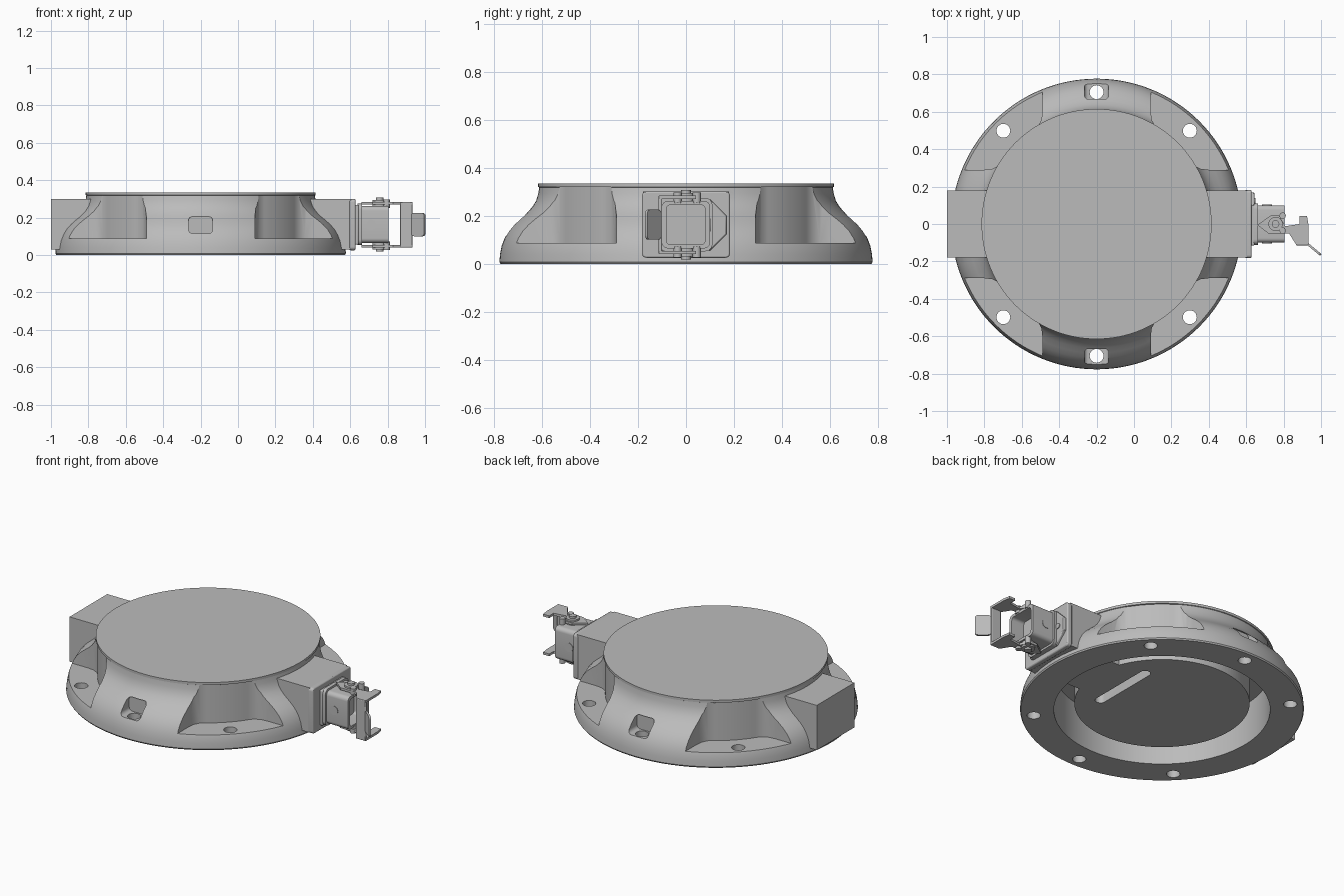
import bpy, bmesh, math
from mathutils import Vector, Matrix

if "Cube" in bpy.data.objects:
    bpy.data.objects.remove(bpy.data.objects["Cube"], do_unlink=True)

grey = bpy.data.materials.new("cast grey")
grey.use_nodes = True
colour = (0.5, 0.5, 0.5, 1)
grey.diffuse_color = colour
grey.node_tree.nodes["Principled BSDF"].inputs["Base Color"].default_value = colour

CX = -0.2  # centre of the round body
ORIENT = {  # profile u, v and extrusion w to world axes
    "z": lambda u, v, w: (u, v, w),
    "x": lambda u, v, w: (w, u, v),
    "y": lambda u, v, w: (u, w, v),
}


def finish(name, bm):
    bmesh.ops.recalc_face_normals(bm, faces=bm.faces)
    mesh = bpy.data.meshes.new(name)
    bm.to_mesh(mesh)
    bm.free()
    obj = bpy.data.objects.new(name, mesh)
    bpy.context.collection.objects.link(obj)
    mesh.materials.append(grey)
    return obj


def prism(name, pts, lo, hi, axis="z"):
    bm = bmesh.new()
    place = ORIENT[axis]
    face = bm.faces.new([bm.verts.new(place(u, v, lo)) for u, v in pts])
    ext = bmesh.ops.extrude_face_region(bm, geom=[face])["geom"]
    shift = Vector(place(0, 0, hi - lo))
    bmesh.ops.translate(bm, verts=[g for g in ext if isinstance(g, bmesh.types.BMVert)], vec=shift)
    return finish(name, bm)


def rounded(u0, u1, v0, v1, r, n=6):
    pts = []
    corners = [(u1 - r, v1 - r), (u0 + r, v1 - r), (u0 + r, v0 + r), (u1 - r, v0 + r)]
    for k, (u, v) in enumerate(corners):
        for i in range(n + 1):
            a = math.pi / 2 * (k + i / n)
            pts.append((u + r * math.cos(a), v + r * math.sin(a)))
    return pts


def circle(u, v, r, n=24):
    return [(u + r * math.cos(2 * math.pi * i / n), v + r * math.sin(2 * math.pi * i / n)) for i in range(n)]


def box(name, x0, x1, y0, y1, z0, z1):
    return prism(name, [(x0, y0), (x1, y0), (x1, y1), (x0, y1)], z0, z1)


def lathe(name, profile, closed=False, n=128):
    bm = bmesh.new()
    verts = [bm.verts.new((r, 0, z)) for r, z in profile]
    edges = [bm.edges.new(p) for p in zip(verts, verts[1:])]
    if closed:
        edges.append(bm.edges.new((verts[-1], verts[0])))
    bmesh.ops.spin(bm, geom=verts + edges, axis=(0, 0, 1), cent=(0, 0, 0),
                   angle=2 * math.pi, steps=n, use_duplicate=False)
    bmesh.ops.remove_doubles(bm, verts=bm.verts, dist=1e-5)
    bmesh.ops.translate(bm, verts=bm.verts, vec=(CX, 0, 0))
    return finish(name, bm)


def combine(target, tool, operation="DIFFERENCE"):
    mod = target.modifiers.new("combine", "BOOLEAN")
    mod.operation = operation
    mod.solver = "EXACT"
    mod.object = tool
    bpy.context.view_layer.objects.active = target
    bpy.ops.object.modifier_apply(modifier=mod.name)
    bpy.data.objects.remove(tool, do_unlink=True)


def bevel(obj, width):
    mod = obj.modifiers.new("soft edges", "BEVEL")
    mod.width = width
    mod.segments = 2
    mod.limit_method = "ANGLE"
    mod.angle_limit = math.radians(50)


# Round body with flared skirt
body = lathe("round_body", [(0, 0), (0.772, 0), (0.777, 0.008), (0.774, 0.04), (0.767, 0.075),
                            (0.755, 0.107), (0.738, 0.137), (0.716, 0.163), (0.69, 0.187),
                            (0.663, 0.21), (0.64, 0.236), (0.624, 0.262), (0.615, 0.292),
                            (0.611, 0.318), (0.615, 0.32), (0.615, 0.335), (0, 0.335)])

# Side blocks at left and right
combine(body, box("right_block", CX - 0.8, CX - 0.4, -0.18, 0.18, 0.03, 0.3), "UNION")
combine(body, box("left_block", CX + 0.4, CX + 0.803, -0.18, 0.18, 0.03, 0.3), "UNION")

# Four corner pockets with filleted inner corners
arc = [(0.606 * math.cos(a), 0.606 * math.sin(a))
       for a in (math.radians(34 + 22 * i / 16) for i in range(17))]
for sx in (-1, 1):
    for sy in (-1, 1):
        pts = [(1, 0.29), (0.60, 0.29), (0.557, 0.295), (0.522, 0.313)] + arc
        pts += [(0.313, 0.522), (0.295, 0.557), (0.29, 0.60), (0.29, 1), (1, 1)]
        combine(body, prism("pocket", [(CX + sx * u, sy * v) for u, v in pts], 0.087, 0.319))

# Front and back windows
for sy in (-1, 1):
    lo, hi = sorted((sy * 0.66, sy * 0.9))
    combine(body, prism("window", rounded(CX - 0.065, CX + 0.065, 0.115, 0.205, 0.022), lo, hi, "y"))

# Six bolt holes
for deg in (45, 90, 135, 225, 270, 315):
    a = math.radians(deg)
    combine(body, prism("hole", circle(CX + 0.705 * math.cos(a), 0.705 * math.sin(a), 0.037), -0.1, 0.2))

# Underside recess, ring groove, bridge and slot
combine(body, lathe("recess", [(0, -0.1), (0.592, -0.1), (0.592, 0.042), (0, 0.042)]))
combine(body, lathe("groove", [(0.48, -0.05), (0.592, -0.05), (0.592, 0.25), (0.48, 0.25)], True))
combine(body, box("bridge", CX + 0.42, CX + 0.62, -0.17, 0.17, 0.042, 0.27), "UNION")
combine(body, prism("slot", rounded(CX + 0.25, CX + 0.31, -0.22, 0.22, 0.029), 0, 0.2))

# Connector mounting plate and gasket flange
plate = prism("mounting_plate", rounded(-0.183, 0.183, 0.025, 0.3, 0.018), 0.595, 0.628, "x")
bevel(plate, 0.006)
flange_pts = [(-0.115, 0.055), (0.1, 0.055), (0.168, 0.122), (0.168, 0.2), (0.1, 0.268), (-0.115, 0.268)]
flange = prism("connector_flange", flange_pts, 0.62, 0.645, "x")
bevel(flange, 0.006)
prism("flange_screw", circle(0.123, 0.162, 0.016), 0.64, 0.65, "x")

# Hollow connector housing
housing = prism("connector_housing", rounded(-0.1, 0.1, 0.064, 0.262, 0.025), 0.64, 0.805, "x")
combine(housing, prism("opening", rounded(-0.082, 0.08, 0.08, 0.245, 0.018), 0.72, 0.9, "x"))
prism("housing_collar", rounded(-0.112, 0.11, 0.052, 0.274, 0.03), 0.64, 0.662, "x")
for sy in (-1, 1):
    lo, hi = sorted((sy * 0.09, sy * 0.103))
    prism("housing_boss", circle(0.712, 0.162, 0.027), lo, hi, "y")

# Locking lever: paired arms, pivots and pegs
arm = [(0.66, -0.005), (0.72, -0.052), (0.83, -0.052), (0.868, -0.112), (0.932, -0.112), (0.932, 0.0),
       (0.925, 0.042), (0.885, 0.042), (0.885, 0.0), (0.81, -0.012), (0.775, 0.045), (0.73, 0.045)]
for side in (-1, 1):
    def levels(a, b):
        return sorted((0.162 + side * a, 0.162 + side * b))
    prism("lever_arm", arm, *levels(0.108, 0.122))
    prism("lever_pivot", circle(0.757, 0.0, 0.038), *levels(0.095, 0.132))
    prism("pivot_pin", circle(0.757, 0.0, 0.02), *levels(0.095, 0.144))
    for y in (-0.035, 0.045):
        prism("spring_peg", circle(0.795, y, 0.017, 16), *levels(0.09, 0.135))

# Lever cross plate and bent thumb tab
cross = box("lever_cross_plate", 0.866, 0.932, -0.114, -0.1, 0.04, 0.284)
bevel(cross, 0.004)
tab = prism("thumb_tab", rounded(0, 0.09, 0.1, 0.225, 0.018), -0.006, 0.006, "y")
tab.matrix_world = Matrix.Translation((0.93, -0.108, 0)) @ Matrix.Rotation(math.radians(-40), 4, "Z")

# Smooth shading with sharp edges kept
bpy.ops.object.select_all(action="DESELECT")
for obj in bpy.context.scene.objects:
    if obj.type == "MESH":
        obj.select_set(True)
        bpy.context.view_layer.objects.active = obj
bpy.ops.object.shade_smooth_by_angle(angle=math.radians(30))
